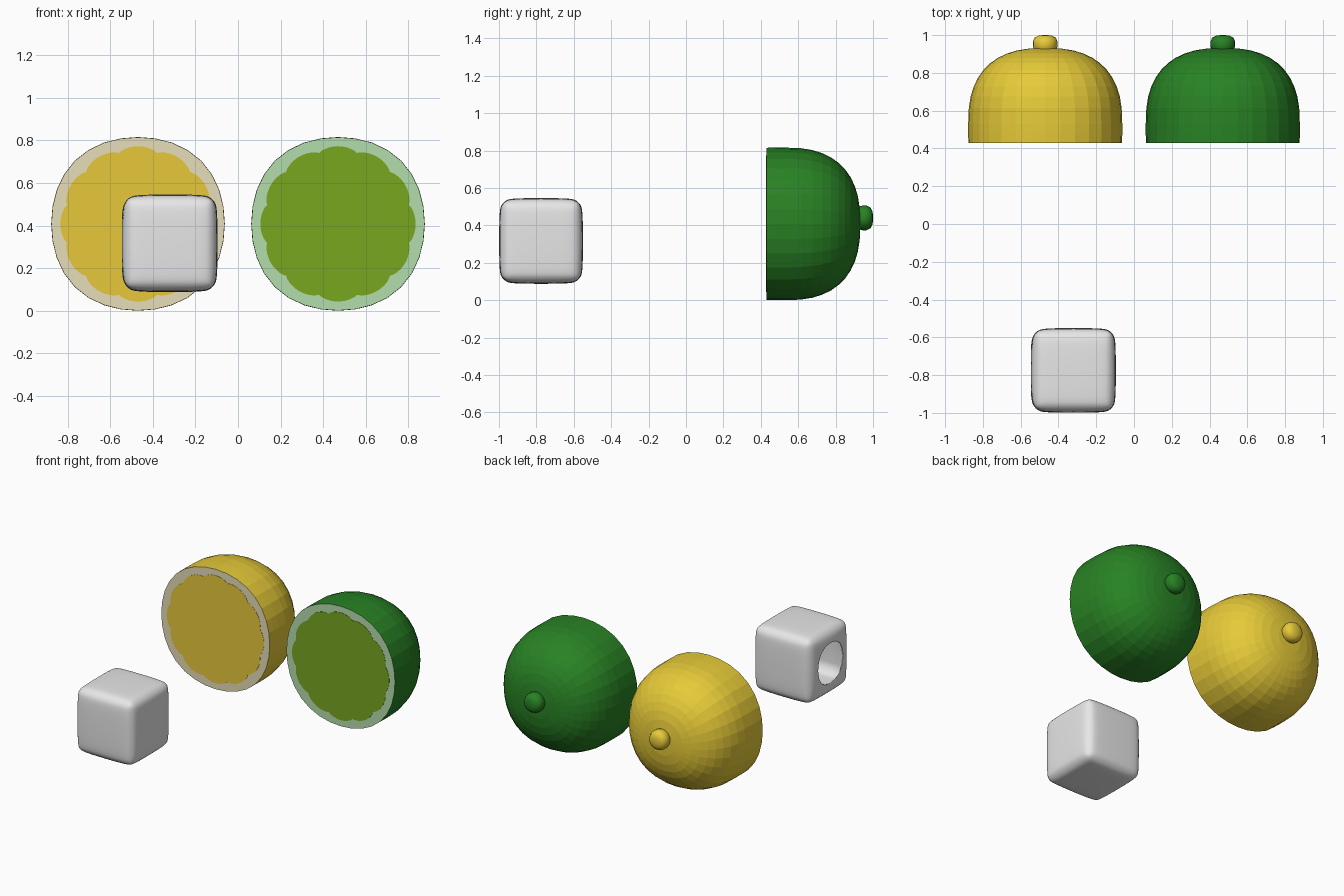
import bpy, bmesh, math

if "Cube" in bpy.data.objects:
    bpy.data.objects.remove(bpy.data.objects["Cube"])


def srgb(r, g, b):
    def lin(c):
        c /= 255
        return c / 12.92 if c <= 0.04045 else ((c + 0.055) / 1.055) ** 2.4
    return (lin(r), lin(g), lin(b), 1)


def material(name, rgb):
    m = bpy.data.materials.new(name)
    m.diffuse_color = srgb(*rgb)
    m.use_nodes = True
    m.node_tree.nodes["Principled BSDF"].inputs["Base Color"].default_value = m.diffuse_color
    return m


def finish(name, bm, mats):
    bmesh.ops.recalc_face_normals(bm, faces=bm.faces)
    me = bpy.data.meshes.new(name)
    bm.to_mesh(me)
    bm.free()
    for m in mats:
        me.materials.append(m)
    ob = bpy.data.objects.new(name, me)
    bpy.context.collection.objects.link(ob)
    return ob


def lathe(name, cx, cz, profile, sides, mats, square=0.0):
    """Rings of (radius, y) around the y axis; front cap uses the last material."""
    bm = bmesh.new()
    rings = []
    for r, y in profile:
        ring = []
        for i in range(sides):
            a = 2 * math.pi * i / sides
            rr = r * (1 + square * math.sin(2 * a) ** 2)
            ring.append(bm.verts.new((cx + rr * math.cos(a), y, cz + rr * math.sin(a))))
        rings.append(ring)
    for a, b in zip(rings, rings[1:]):
        for i in range(sides):
            j = (i + 1) % sides
            bm.faces.new((a[i], a[j], b[j], b[i]))
    front = bm.faces.new(rings[0])
    front.material_index = len(mats) - 1
    bm.faces.new(rings[-1])
    return finish(name, bm, mats)


def flesh_plate(name, cx, cz, mat, lobes=12, n=144):
    """Thin scalloped disc on the cut face."""
    bm = bmesh.new()
    ring = []
    for i in range(n):
        a = 2 * math.pi * i / n
        r = 0.345 + 0.02 * abs(math.cos(lobes / 2 * (a - math.pi / 2))) ** 0.7
        ring.append(bm.verts.new((cx + r * math.cos(a), 0.4285, cz + r * math.sin(a))))
    face = bm.faces.new(ring)
    ext = bmesh.ops.extrude_face_region(bm, geom=[face])
    bmesh.ops.translate(bm, vec=(0, 0.003, 0),
                        verts=[v for v in ext["geom"] if isinstance(v, bmesh.types.BMVert)])
    return finish(name, bm, [mat])


# Citrus halves: skin with pale cut face, flesh and stem nub
BODY = [(0.407, 0.430), (0.408, 0.48)]
for k in range(0, 11):
    t = math.pi / 2 * k / 11
    BODY.append((0.408 * math.cos(t) ** 0.8, 0.53 + 0.402 * math.sin(t) ** 0.8))
BODY.append((0.01, 0.932))
NUB = [(0.056, 0.90), (0.066, 0.945), (0.066, 0.965), (0.056, 0.986), (0.036, 0.997), (0.012, 1.0)]
FRUITS = [("lemon", -0.47, (230, 202, 56), (230, 221, 184), (231, 200, 58)),
          ("lime", 0.47, (40, 130, 36), (180, 221, 172), (120, 167, 32))]
for fruit, cx, skin, pith, flesh in FRUITS:
    skin_m = material(fruit + " skin", skin)
    pith_m = material(fruit + " pith", pith)
    flesh_m = material(fruit + " flesh", flesh)
    lathe(fruit + "_half", cx, 0.408, BODY, 32, [skin_m, pith_m], square=0.03)
    nub = lathe(fruit + "_nub", cx, 0.44, NUB, 16, [skin_m])
    for p in nub.data.polygons:
        p.use_smooth = True
    flesh_plate(fruit + "_flesh", cx, 0.408, flesh_m)

# Ice cube: rounded box hollowed from its left side
bm = bmesh.new()
bmesh.ops.create_cube(bm, size=1)
bmesh.ops.scale(bm, vec=(0.45, 0.45, 0.46), verts=bm.verts)
bmesh.ops.translate(bm, vec=(-0.32, -0.775, 0.317), verts=bm.verts)
bmesh.ops.bevel(bm, geom=bm.edges[:], offset=0.075, segments=3, profile=0.5, affect='EDGES')
crease = bm.edges.layers.float.new("crease_edge")
side = min(bm.faces, key=lambda f: f.calc_center_median().x)
bmesh.ops.inset_region(bm, faces=[side], thickness=0.012)
for depth in (0.05, 0.25, 0.04):
    ext = bmesh.ops.extrude_face_region(bm, geom=[side])
    bmesh.ops.delete(bm, geom=[side], context='FACES_ONLY')
    side = next(g for g in ext["geom"] if isinstance(g, bmesh.types.BMFace))
    bmesh.ops.translate(bm, vec=(depth, 0, 0), verts=side.verts[:])
# Keep the corners of the hollow fairly square
for e in bm.edges:
    a, b = (v.co for v in e.verts)
    mid = (a + b) / 2
    if abs(a.x - b.x) > 0.03 and abs(mid.y + 0.775) < 0.143 and abs(mid.z - 0.317) < 0.148:
        e[crease] = 0.6
ice = finish("ice_cube", bm, [material("ice white", (231, 231, 231))])
sub = ice.modifiers.new("smooth", 'SUBSURF')
sub.levels = sub.render_levels = 2
for p in ice.data.polygons:
    p.use_smooth = True
